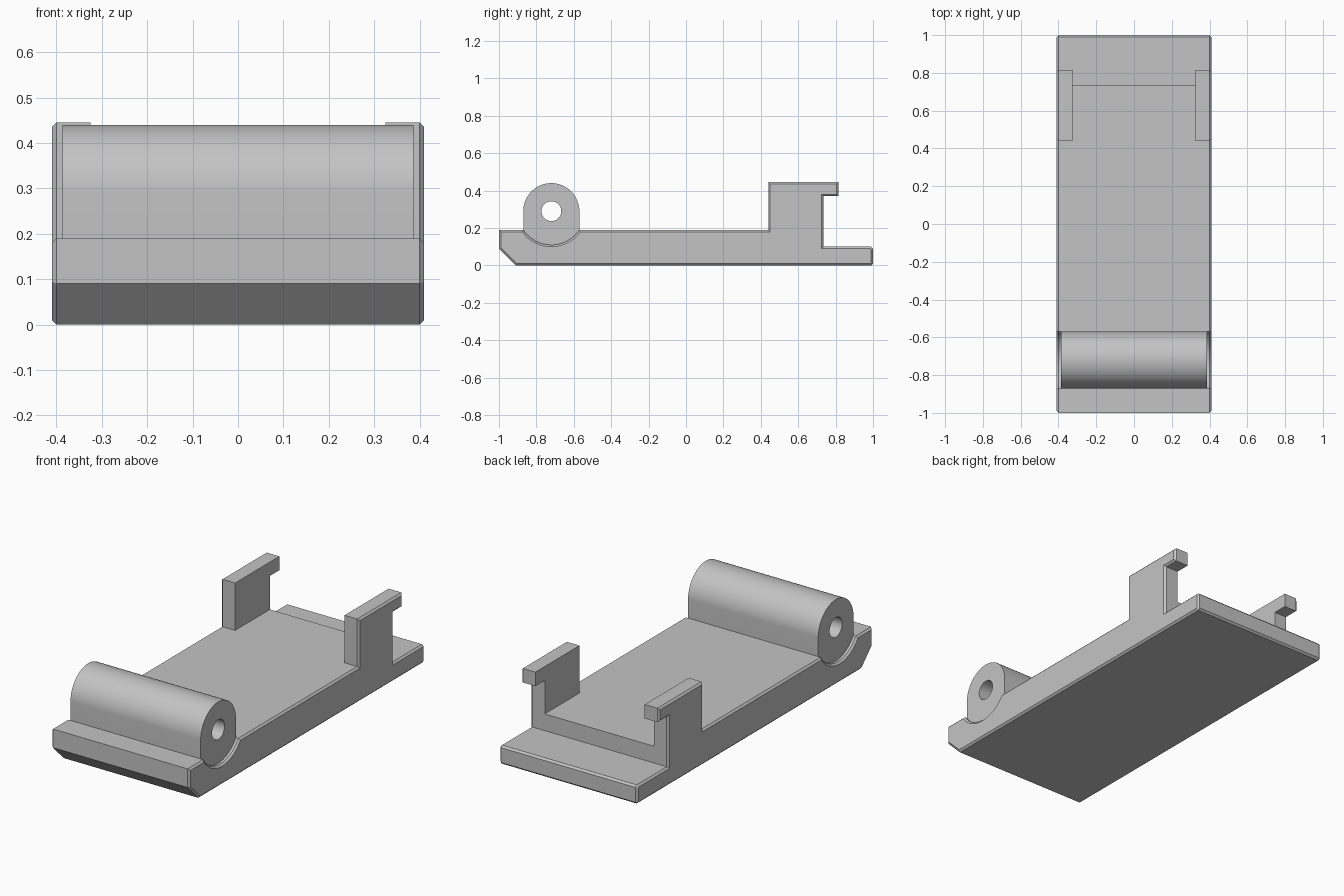
import bpy, bmesh, math

if "Cube" in bpy.data.objects:
    bpy.data.objects.remove(bpy.data.objects["Cube"])

HALF_W = 0.41          # half width of the base
BARREL_W = 0.387       # half width of the hinge barrel
POST_IN = 0.325        # inner face of the clip posts
CHAMFER = 0.01
PY, PZ = -0.72, 0.29   # pivot centre
R_SEAT, R_BARREL, R_BORE = 0.18, 0.15, 0.053
DECK = 0.19            # top of the plate

grey = bpy.data.materials.new("plain grey")
grey.use_nodes = True
grey.diffuse_color = (0.55, 0.55, 0.55, 1)
grey.node_tree.nodes["Principled BSDF"].inputs["Base Color"].default_value = (0.55, 0.55, 0.55, 1)


def arc(radius, start, end, steps):
    """Points (y, z) on an arc around the pivot, angles in radians."""
    return [(PY + radius * math.cos(start + (end - start) * i / steps),
             PZ + radius * math.sin(start + (end - start) * i / steps))
            for i in range(steps + 1)]


def extrude_x(name, profile, half_width, chamfer=0):
    """Extrude a (y, z) profile symmetrically in x, chamfering both end outlines."""
    bm = bmesh.new()
    cap = bm.faces.new([bm.verts.new((-half_width, y, z)) for y, z in profile])
    ext = bmesh.ops.extrude_face_region(bm, geom=[cap], use_keep_orig=True)
    moved = [g for g in ext["geom"] if isinstance(g, bmesh.types.BMVert)]
    bmesh.ops.translate(bm, verts=moved, vec=(2 * half_width, 0, 0))
    bmesh.ops.recalc_face_normals(bm, faces=bm.faces[:])
    if chamfer:
        rims = [e for e in bm.edges
                if abs(e.verts[0].co.x - e.verts[1].co.x) < 1e-6]
        bmesh.ops.bevel(bm, geom=rims, offset=chamfer, segments=1,
                        affect='EDGES', clamp_overlap=False)
    mesh = bpy.data.meshes.new(name)
    bm.to_mesh(mesh)
    bm.free()
    mesh.materials.append(grey)
    obj = bpy.data.objects.new(name, mesh)
    bpy.context.collection.objects.link(obj)
    return obj


def activate(obj):
    bpy.ops.object.select_all(action='DESELECT')
    obj.select_set(True)
    bpy.context.view_layer.objects.active = obj


def cut(obj, cutter):
    """Subtract the cutter and discard it."""
    mod = obj.modifiers.new("cut", 'BOOLEAN')
    mod.operation = 'DIFFERENCE'
    mod.solver = 'EXACT'
    mod.object = cutter
    activate(obj)
    bpy.ops.object.modifier_apply(modifier=mod.name)
    bpy.data.objects.remove(cutter)


# Round seat under the barrel, from its front lip to its rear lip
dip = math.asin((PZ - DECK) / R_SEAT)
seat = arc(R_SEAT, math.pi + dip, 2 * math.pi - dip, 32)

# Base plate with clip posts, as one side outline
base_outline = [(-0.91, 0), (-1, 0.09), (-1, DECK)] + seat + [
    (0.44, DECK), (0.44, 0.445), (0.815, 0.445), (0.815, 0.37), (0.735, 0.37),
    (0.735, 0.1), (0.99, 0.1), (1, 0.09), (1, 0.01), (0.99, 0)]
base = extrude_x("base_with_clips", base_outline, HALF_W, CHAMFER)

# Open the gap between the two posts
cut(base, extrude_x("post_gap", [(0.4, DECK), (0.9, DECK), (0.9, 0.6), (0.4, 0.6)], POST_IN))

# Hinge barrel: round top, straight flanks, bottom resting in the seat
barrel_outline = arc(R_BARREL, 0, math.pi, 48) + seat
barrel = extrude_x("hinge_barrel", barrel_outline, BARREL_W)
cut(barrel, extrude_x("pin_bore", arc(R_BORE, 0, 2 * math.pi, 40)[:-1], 0.6))

for part in (base, barrel):
    activate(part)
    bpy.ops.object.shade_smooth_by_angle(angle=math.radians(25))
